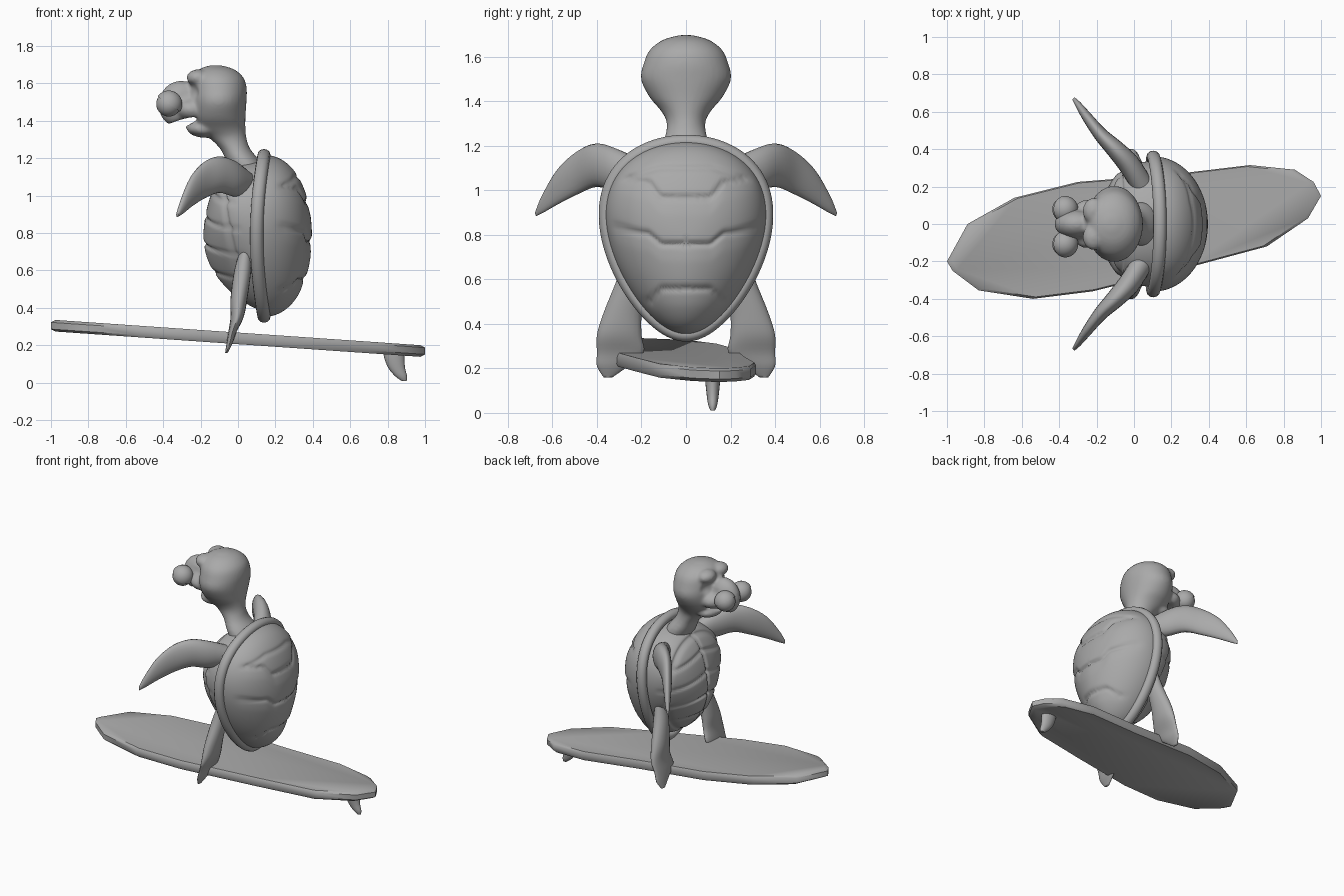
import bpy, bmesh, math
from mathutils import Vector, Matrix

if "Cube" in bpy.data.objects:
    bpy.data.objects.remove(bpy.data.objects["Cube"], do_unlink=True)

grey = bpy.data.materials.new("plain grey")
grey.use_nodes = True
grey.diffuse_color = (0.4, 0.4, 0.4, 1)
grey.node_tree.nodes["Principled BSDF"].inputs["Base Color"].default_value = (0.4, 0.4, 0.4, 1)


def finish(name, bm, angle=60):
    """Turn a bmesh into a shaded, coloured object."""
    bmesh.ops.recalc_face_normals(bm, faces=bm.faces)
    mesh = bpy.data.meshes.new(name)
    bm.to_mesh(mesh)
    bm.free()
    obj = bpy.data.objects.new(name, mesh)
    bpy.context.collection.objects.link(obj)
    mesh.materials.append(grey)
    shade(obj, angle)
    return obj


def shade(obj, angle):
    bpy.ops.object.select_all(action="DESELECT")
    obj.select_set(True)
    bpy.context.view_layer.objects.active = obj
    bpy.ops.object.shade_smooth_by_angle(angle=math.radians(angle))


def bridge(bm, rings):
    """Skin closed rings of equal size and cap both ends."""
    loops = [[bm.verts.new(p) for p in ring] for ring in rings]
    for a, b in zip(loops, loops[1:]):
        for i in range(len(a)):
            j = (i + 1) % len(a)
            bm.faces.new((a[i], a[j], b[j], b[i]))
    bm.faces.new(loops[0])
    bm.faces.new(loops[-1])


def ellipse(c, u, v, n=20):
    c, u, v = Vector(c), Vector(u), Vector(v)
    return [c + u * math.cos(k * math.tau / n) + v * math.sin(k * math.tau / n) for k in range(n)]


def ball(bm, centre, radii, tilt=0.0):
    m = Matrix.Translation(centre) @ Matrix.Rotation(tilt, 4, "Y") @ Matrix.Diagonal((*radii, 1))
    bmesh.ops.create_uvsphere(bm, u_segments=32, v_segments=20, radius=1, matrix=m)


def spline(points, steps=4):
    """Catmull-Rom resampling of tuples, for soft lofts."""
    pts = [points[0]] + points + [points[-1]]
    out = []
    for p0, p1, p2, p3 in zip(pts, pts[1:], pts[2:], pts[3:]):
        for k in range(steps):
            t = k / steps
            out.append(tuple(b + t / 2 * (c - a + t * (2*a - 5*b + 4*c - d + t * (3*(b - c) + d - a)))
                             for a, b, c, d in zip(p0, p1, p2, p3)))
    return out + [points[-1]]


# Surfboard: faceted outline, sloping down towards the tail
outline = [(-1, -.2), (-.89, 0), (-.64, .14), (-.3, .225), (.2, .265), (.62, .315), (.86, .29), (.96, .225),
           (1, .15), (.93, .03), (.71, -.12), (.3, -.23), (-.22, -.36), (-.54, -.4), (-.83, -.355), (-.97, -.25)]
bm = bmesh.new()
bridge(bm, [[(x * s, y * s, .237 - .0675 * x + dz) for x, y in outline]
            for s, dz in ((.975, -.031), (1, -.018), (1, .018), (.975, .031))])
finish("surfboard", bm, 40)

# Surfboard fin
bm = bmesh.new()
fin = spline([(.835, .06, .035, .2), (.835, .055, .033, .14), (.848, .045, .027, .08),
              (.872, .032, .02, .035), (.888, .014, .01, .01)])
bridge(bm, [ellipse((x, .12, max(z, .003)), (w, 0, 0), (0, t, 0)) for x, w, t, z in fin])
finish("fin", bm)


# Shell shared egg outline
def egg(t, s=1.0):
    return .375 * s * math.sin(t) * (1 + .28 * math.cos(t)), .785 + .465 * s * math.cos(t)


def rim_x(z):
    return .10 + .045 * ((z - .785) / .465) ** 2


def ramp(v, a, b):
    t = min(max((v - a) / (b - a), 0), 1)
    return t * t * (3 - 2 * t)


def notch(d, width=.012):
    return math.exp(-(d / width) ** 2)


def dome(name, scale, shape):
    bm = bmesh.new()
    n, rows = 128, 48
    rings = []
    for j in range(rows):
        r = math.sin(math.pi / 2 * (1 - j / rows))
        ring = []
        for i in range(n):
            y, z = egg(i * math.tau / n, scale * r)
            ring.append((rim_x(z) + shape(r, y, z), y, z))
        rings.append(ring)
    bridge(bm, rings)
    return finish(name, bm, 80)


def back_shape(r, y, z):
    a = abs(y)
    g = 0
    for level, rise in ((.97, .07), (.76, .05), (.56, -.06)):
        line = level + rise * ramp(a, .1, .18) + .03 * ramp(a, .18, .34)
        step = z - line
        g += notch(step, .014) + .6 * ramp(step, -.09, 0) * (step < 0)
    if z > .97:
        g += .8 * notch(z - 1.1 + .3 * max(a - .12, 0), .012)
    return .295 * (1 - r * r) ** .5 - .011 * g * ramp(1 - r, .02, .15)


def belly_shape(r, y, z):
    power = .7 - .4 * ramp(z, .5, 1.05)
    g = sum(notch(z - level + .25 * abs(y), .011) for level in (1.04, .9, .75, .6))
    g += notch(y, .01) + 1.2 * notch(r - .86, .03)
    return -.285 * (1 - r * r) ** power + .013 * g * ramp(1 - r, .01, .06)


dome("back_shell", .93, back_shape)
dome("belly_shell", .86, belly_shape)

# Shell rim
bm = bmesh.new()
rings = []
for i in range(96):
    y, z = egg(i * math.tau / 96, .93)
    c = Vector((rim_x(z), y, z))
    out = (c - Vector((c.x, 0, .785))).normalized()
    rings.append([bm.verts.new(p) for p in ellipse(c, out * .032, (.035, 0, 0), 12)])
for a, b in zip(rings, rings[1:] + rings[:1]):
    for k in range(12):
        bm.faces.new((a[k], a[k - 1], b[k - 1], b[k]))
finish("shell_rim", bm)

# Flippers: x, y, top z, bottom z, half thickness
arm = spline([(.06, .18, 1.12, 1.0, .06), (-.02, .31, 1.185, .995, .06), (-.1, .40, 1.21, 1.015, .05),
              (-.18, .48, 1.18, .985, .038), (-.25, .57, 1.10, .94, .028), (-.3, .64, .985, .9, .017),
              (-.325, .672, .91, .885, .008)])
# Legs: z, x, inner y, outer y, half thickness
leg = spline([(.7, .04, .2, .28, .03), (.6, .025, .19, .31, .045), (.45, .005, .2, .37, .045),
              (.35, -.005, .2, .4, .035), (.27, -.03, .19, .4, .022), (.21, -.045, .26, .4, .016),
              (.16, -.062, .33, .37, .007)])
for side, s in (("left", 1), ("right", -1)):
    bm = bmesh.new()
    bridge(bm, [ellipse((x, s * y, (a + b) / 2), (0, 0, (a - b) / 2), (.7 * t, .7 * s * t, 0))
                for x, y, a, b, t in arm])
    finish(side + "_front_flipper", bm)
    bm = bmesh.new()
    bridge(bm, [ellipse((x, s * (a + b) / 2, z), (0, (b - a) / 2, 0), (t, 0, 0)) for z, x, a, b, t in leg])
    finish(side + "_rear_flipper", bm)

# Head and neck: z, centre x, half depth, half width
bm = bmesh.new()
skull = spline([(1.08, .08, .09, .12), (1.18, .03, .09, .115), (1.25, -.015, .08, .092), (1.31, -.055, .1, .088),
                (1.36, -.09, .13, .115), (1.42, -.105, .145, .165), (1.5, -.105, .15, .203),
                (1.57, -.105, .152, .19), (1.63, -.11, .14, .163), (1.675, -.115, .095, .105),
                (1.697, -.12, .03, .03)])
bridge(bm, [ellipse((x, 0, z), (d, 0, 0), (0, w, 0), 40) for z, x, d, w in skull])
ball(bm, (-.31, 0, 1.49), (.115, .08, .125), .25)
ball(bm, (-.25, 0, 1.46), (.1, .13, .07), .15)
ball(bm, (-.19, 0, 1.355), (.085, .1, .045), .1)
for s in (1, -1):
    ball(bm, (-.215, s * .07, 1.63), (.06, .07, .045))
head = finish("head", bm)

# Eye sockets and mouth, carved then blended
bm = bmesh.new()
for s in (1, -1):
    ball(bm, (-.285, s * .135, 1.555), (.075, .07, .065))
ball(bm, (-.33, 0, 1.375), (.13, .25, .022), -.35)
carver = finish("carver", bm)
carver.hide_render = True


def remesh():
    mod = head.modifiers.new("blend", "REMESH")
    mod.mode, mod.voxel_size = "VOXEL", .009


remesh()
cut = head.modifiers.new("carve", "BOOLEAN")
cut.operation, cut.object, cut.solver = "DIFFERENCE", carver, "EXACT"
remesh()
soft = head.modifiers.new("soften", "SMOOTH")
soft.factor, soft.iterations = .5, 8
bpy.context.view_layer.update()
baked = bpy.data.meshes.new_from_object(head.evaluated_get(bpy.context.evaluated_depsgraph_get()))
head.modifiers.clear()
head.data = baked
bpy.data.objects.remove(carver, do_unlink=True)
baked.materials.clear()
baked.materials.append(grey)
shade(head, 80)

# Eyes with a slightly larger half lid
for side, y in (("left", .078), ("right", -.107)):
    bm = bmesh.new()
    ball(bm, (-.37, y, 1.49), (.067,) * 3)
    finish(side + "_eye", bm)
    bm = bmesh.new()
    ball(bm, (-.37, y, 1.49), (.072,) * 3)
    bmesh.ops.bisect_plane(bm, geom=bm.verts[:] + bm.edges[:] + bm.faces[:], plane_co=(-.37, y, 1.49),
                           plane_no=(.55, 0, .83), clear_inner=True)
    bmesh.ops.holes_fill(bm, edges=[e for e in bm.edges if e.is_boundary])
    finish(side + "_eyelid", bm, 40)
